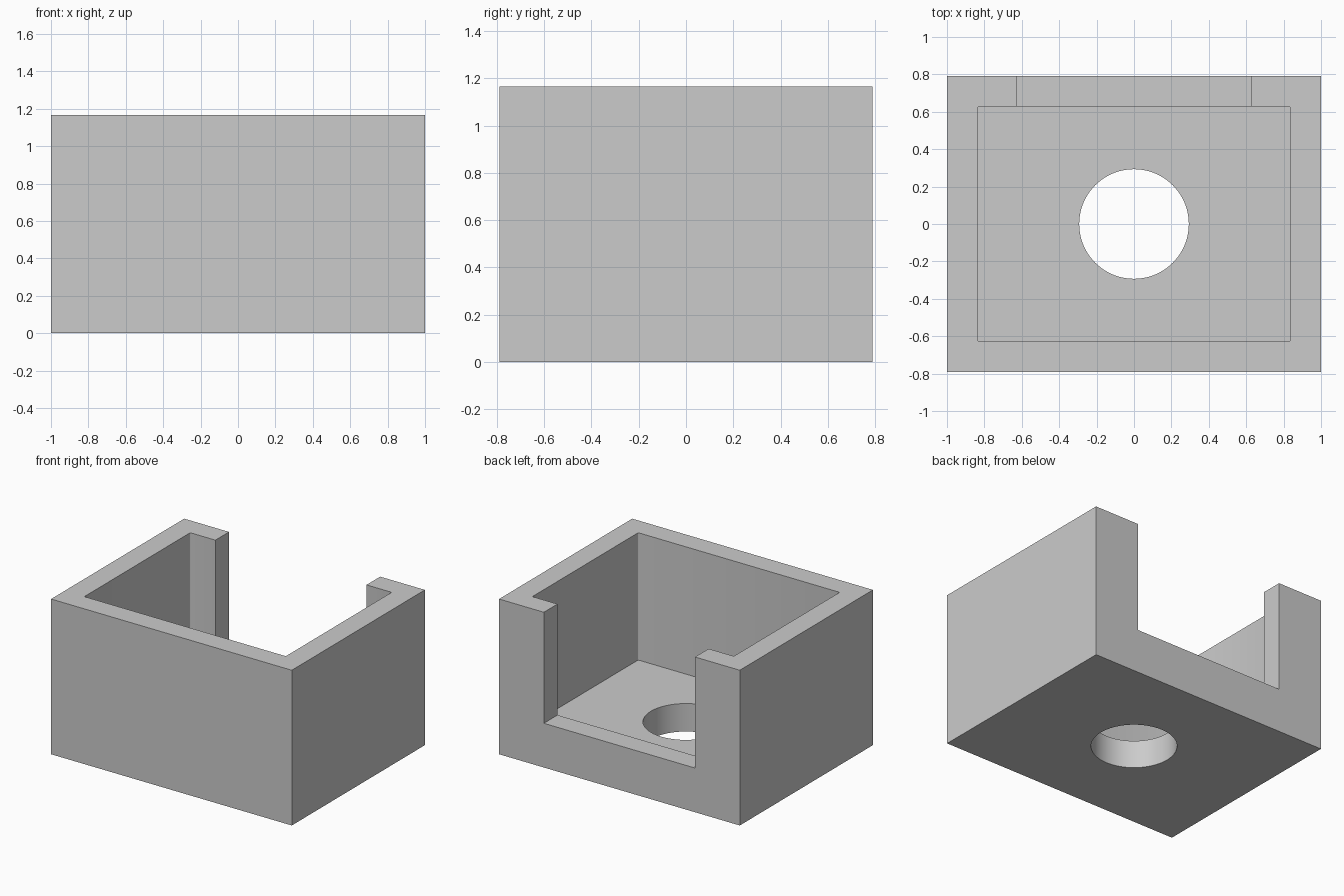
import bpy
import bmesh

if "Cube" in bpy.data.objects:
    bpy.data.objects.remove(bpy.data.objects["Cube"])

LENGTH, DEPTH, HEIGHT = 2.0, 1.58, 1.166
INNER_X, INNER_Y = 0.837, 0.628
FLOOR_Z, SILL_Z = 0.21, 0.332
NOTCH_X, HOLE_RADIUS = 0.628, 0.293

grey = bpy.data.materials.new("plain grey")
grey.use_nodes = True
color = (0.6, 0.6, 0.6, 1)
grey.diffuse_color = color
grey.node_tree.nodes["Principled BSDF"].inputs["Base Color"].default_value = color


def finish(name, bm):
    mesh = bpy.data.meshes.new(name)
    bm.to_mesh(mesh)
    bm.free()
    mesh.materials.append(grey)
    obj = bpy.data.objects.new(name, mesh)
    bpy.context.collection.objects.link(obj)
    return obj


def box(name, low, high, corner=0):
    """Box between two corners, with optionally rounded vertical edges."""
    bm = bmesh.new()
    bmesh.ops.create_cube(bm, size=1)
    for v in bm.verts:
        v.co = [h if c > 0 else l for c, l, h in zip(v.co, low, high)]
    if corner:
        upright = [e for e in bm.edges
                   if abs(e.verts[0].co.z - e.verts[1].co.z) > 0.1]
        bmesh.ops.bevel(bm, geom=upright, offset=corner, segments=3,
                        profile=0.5, affect='EDGES')
    return finish(name, bm)


def cylinder(name, radius, height):
    bm = bmesh.new()
    bmesh.ops.create_cone(bm, cap_ends=True, segments=96, radius1=radius,
                          radius2=radius, depth=height)
    return finish(name, bm)


# Open-topped housing with its cutters
housing = box("housing", (-LENGTH / 2, -DEPTH / 2, 0),
              (LENGTH / 2, DEPTH / 2, HEIGHT))
cutters = [
    box("cavity_cutter", (-INNER_X, -INNER_Y, FLOOR_Z),
        (INNER_X, INNER_Y, HEIGHT + 1), corner=0.01),
    box("back_notch_cutter", (-NOTCH_X, INNER_Y - 0.2, SILL_Z),
        (NOTCH_X, DEPTH, HEIGHT + 1)),
    cylinder("floor_hole_cutter", HOLE_RADIUS, 1),
]

# Cut the cavity, the back opening and the floor hole
bpy.context.view_layer.objects.active = housing
for cutter in cutters:
    cut = housing.modifiers.new(cutter.name, 'BOOLEAN')
    cut.operation = 'DIFFERENCE'
    cut.solver = 'EXACT'
    cut.object = cutter
    bpy.ops.object.modifier_apply(modifier=cut.name)
for cutter in cutters:
    bpy.data.objects.remove(cutter)

# Smooth the round hole only, keeping corners crisp
bpy.ops.object.select_all(action='DESELECT')
housing.select_set(True)
bpy.ops.object.shade_smooth_by_angle()
